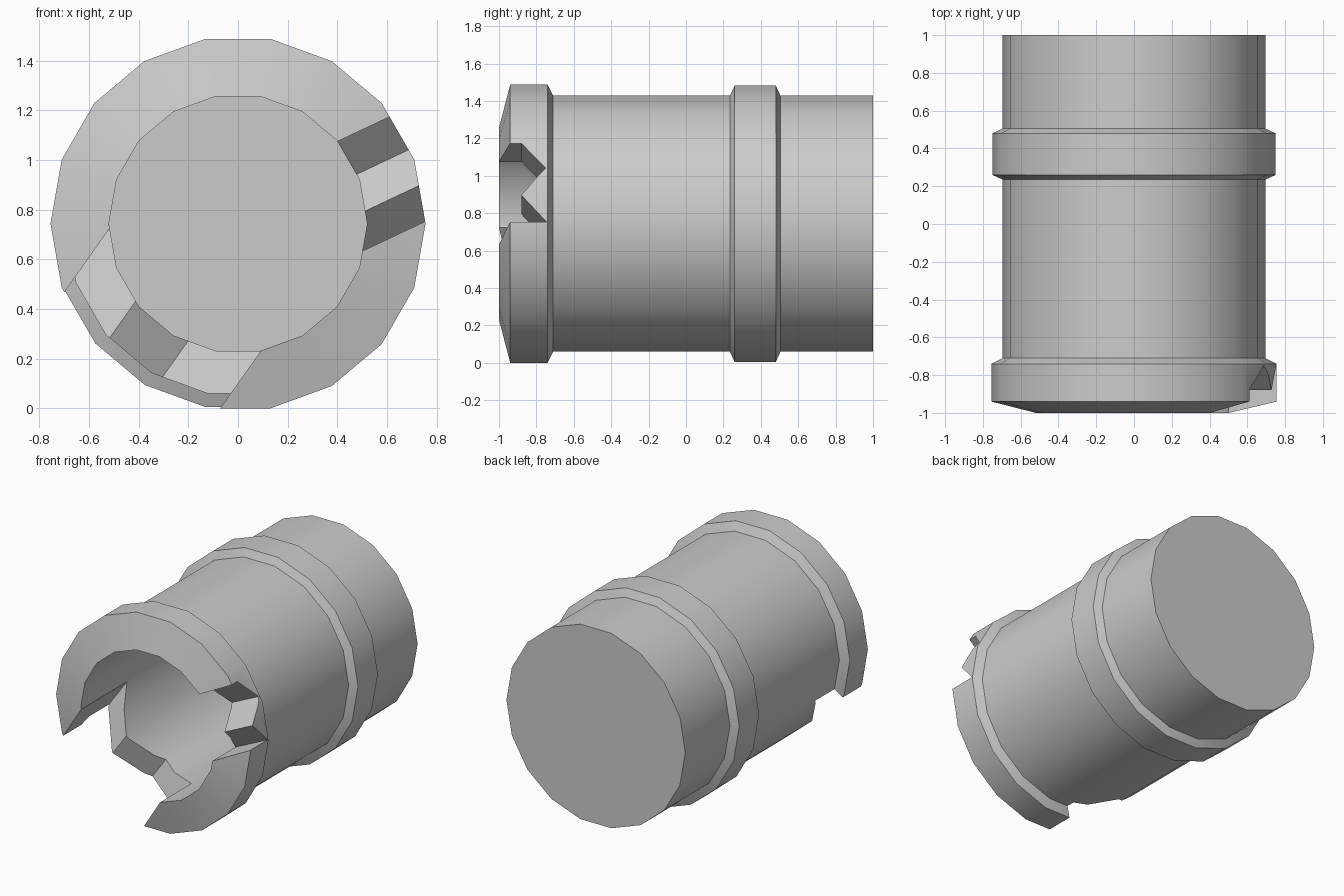
import bpy, bmesh, math
from mathutils import Vector

if "Cube" in bpy.data.objects:
    bpy.data.objects.remove(bpy.data.objects["Cube"])

SIDES = 18
CZ = 0.755 * math.sin(math.radians(80))   # axis height


def make_object(name, bm):
    bmesh.ops.recalc_face_normals(bm, faces=bm.faces)
    mesh = bpy.data.meshes.new(name)
    bm.to_mesh(mesh)
    bm.free()
    ob = bpy.data.objects.new(name, mesh)
    bpy.context.collection.objects.link(ob)
    return ob


def lathe(name, profile):
    """Revolve (y, radius) points around the y axis and cap both ends."""
    bm = bmesh.new()
    rings = []
    for y, r in profile:
        rings.append([bm.verts.new((r * math.cos(a), y, CZ + r * math.sin(a)))
                      for a in (math.tau * i / SIDES for i in range(SIDES))])
    for a, b in zip(rings, rings[1:]):
        for i in range(SIDES):
            j = (i + 1) % SIDES
            bm.faces.new((a[i], a[j], b[j], b[i]))
    bm.faces.new(rings[0])
    bm.faces.new(rings[-1])
    return make_object(name, bm)


def notch_cutter(name, angle, zigzag):
    """Radial prism with a jagged floor given as (sideways, y) points."""
    a = math.radians(angle)
    out = Vector((math.cos(a), 0, math.sin(a)))
    side = Vector((-math.sin(a), 0, math.cos(a)))
    outline = [(zigzag[0][0], -1.2)] + zigzag + [(zigzag[-1][0], -1.2)]
    bm = bmesh.new()
    loops = [[bm.verts.new(out * d + side * s + Vector((0, y, CZ)))
              for s, y in outline] for d in (0.2, 1.0)]
    n = len(outline)
    for i in range(n):
        j = (i + 1) % n
        bm.faces.new((loops[0][i], loops[0][j], loops[1][j], loops[1][i]))
    bm.faces.new(loops[0])
    bm.faces.new(loops[1])
    ob = make_object(name, bm)
    ob.hide_render = True
    return ob


# Hollow barrel: back cap, collar, front rim, then the bore
barrel = lathe("barrel", [
    (1.0, 0.695), (0.505, 0.695), (0.48, 0.75), (0.26, 0.75), (0.235, 0.695),
    (-0.71, 0.695), (-0.74, 0.755), (-0.94, 0.755), (-1.0, 0.52), (0.9, 0.52)])

# Jagged breaks in the front rim
cutters = [
    notch_cutter("small_break_cutter", 25.3,
                 [(0.128, -0.88), (-0.025, -0.75), (-0.173, -0.88), (-0.314, -0.745)]),
    notch_cutter("large_break_cutter", 234.6,
                 [(-0.41, -0.495), (-0.155, -0.652), (0.11, -0.515), (0.372, -0.65)])]

bpy.context.view_layer.objects.active = barrel
barrel.select_set(True)
for c in cutters:
    m = barrel.modifiers.new(c.name, 'BOOLEAN')
    m.operation = 'DIFFERENCE'
    m.solver = 'EXACT'
    m.object = c
    bpy.ops.object.modifier_apply(modifier=m.name)
for c in cutters:
    bpy.data.objects.remove(c)

bpy.ops.object.shade_smooth_by_angle(angle=math.radians(30))
